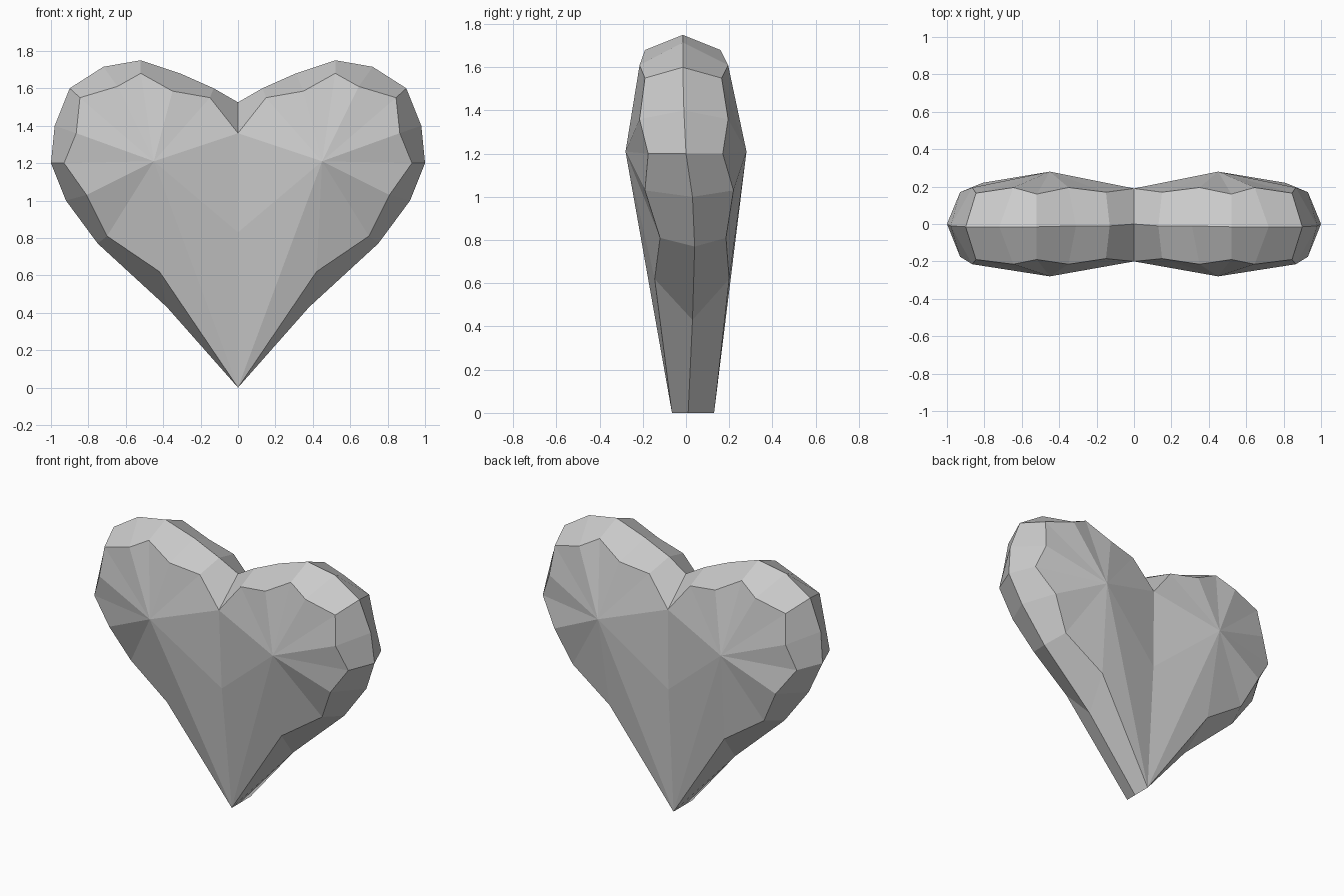
import bpy
import bmesh

cube = bpy.data.objects.get("Cube")
if cube:
    bpy.data.objects.remove(cube, do_unlink=True)

# Left half of the outline from the notch to the tip: (x, y, z) along the rim
RIM = [(0, 0, 1.525), (.13, -.01, 1.60), (.31, -.01, 1.68), (.52, -.015, 1.75),
       (.72, -.015, 1.715), (.9, -.015, 1.6), (.98, -.01, 1.4), (1, 0, 1.2),
       (.92, .03, 1), (.75, .04, .77), (.38, .03, .43), (0, .01, 0)]

# Edge of the front and back facets: x, z, front y, back y
FACET = [(0, 1.36, -.2, .19), (.15, 1.55, -.185, .17), (.35, 1.585, -.215, .195),
         (.52, 1.68, -.19, .16), (.645, 1.61, -.215, .195), (.845, 1.55, -.19, .165),
         (.865, 1.36, -.215, .195), (.93, 1.2, -.175, .17), (.81, 1.03, -.19, .22),
         (.7, .81, -.12, .185), (.42, .62, -.145, .2), (0, 0, -.065, .13)]


def grey_material():
    mat = bpy.data.materials.new("stone grey")
    mat.use_nodes = True
    color = (.6, .6, .6, 1)
    mat.diffuse_color = color
    mat.node_tree.nodes["Principled BSDF"].inputs["Base Color"].default_value = color
    return mat


def add_side(bm, rim, ring, peak, centre):
    """Bevel band from the rim to the facet ring, then a fan up to the lobe peak."""
    ring = [bm.verts.new(p) for p in ring]
    peak = bm.verts.new(peak)
    centre = bm.verts.new(centre)
    for i in range(len(ring) - 1):
        bm.faces.new((rim[i], rim[i + 1], ring[i + 1], ring[i]))
        bm.faces.new((ring[i], ring[i + 1], peak))
    # Central crease joins the notch and the tip
    bm.faces.new((ring[-1], centre, peak))
    bm.faces.new((centre, ring[0], peak))


# Half heart, mirrored across the middle
bm = bmesh.new()
rim = [bm.verts.new(p) for p in RIM]
add_side(bm, rim, [(x, y, z) for x, z, y, _ in FACET], (.45, -.28, 1.21), (0, -.17, .83))
add_side(bm, rim, [(x, y, z) for x, z, _, y in FACET], (.45, .28, 1.21), (0, .185, .83))
half = bm.verts[:] + bm.edges[:] + bm.faces[:]
bmesh.ops.mirror(bm, geom=half, axis="X", merge_dist=.0001)
bmesh.ops.remove_doubles(bm, verts=bm.verts[:], dist=.0001)
bmesh.ops.recalc_face_normals(bm, faces=bm.faces[:])

mesh = bpy.data.meshes.new("heart")
bm.to_mesh(mesh)
bm.free()
mesh.materials.append(grey_material())
heart = bpy.data.objects.new("heart", mesh)
bpy.context.collection.objects.link(heart)
